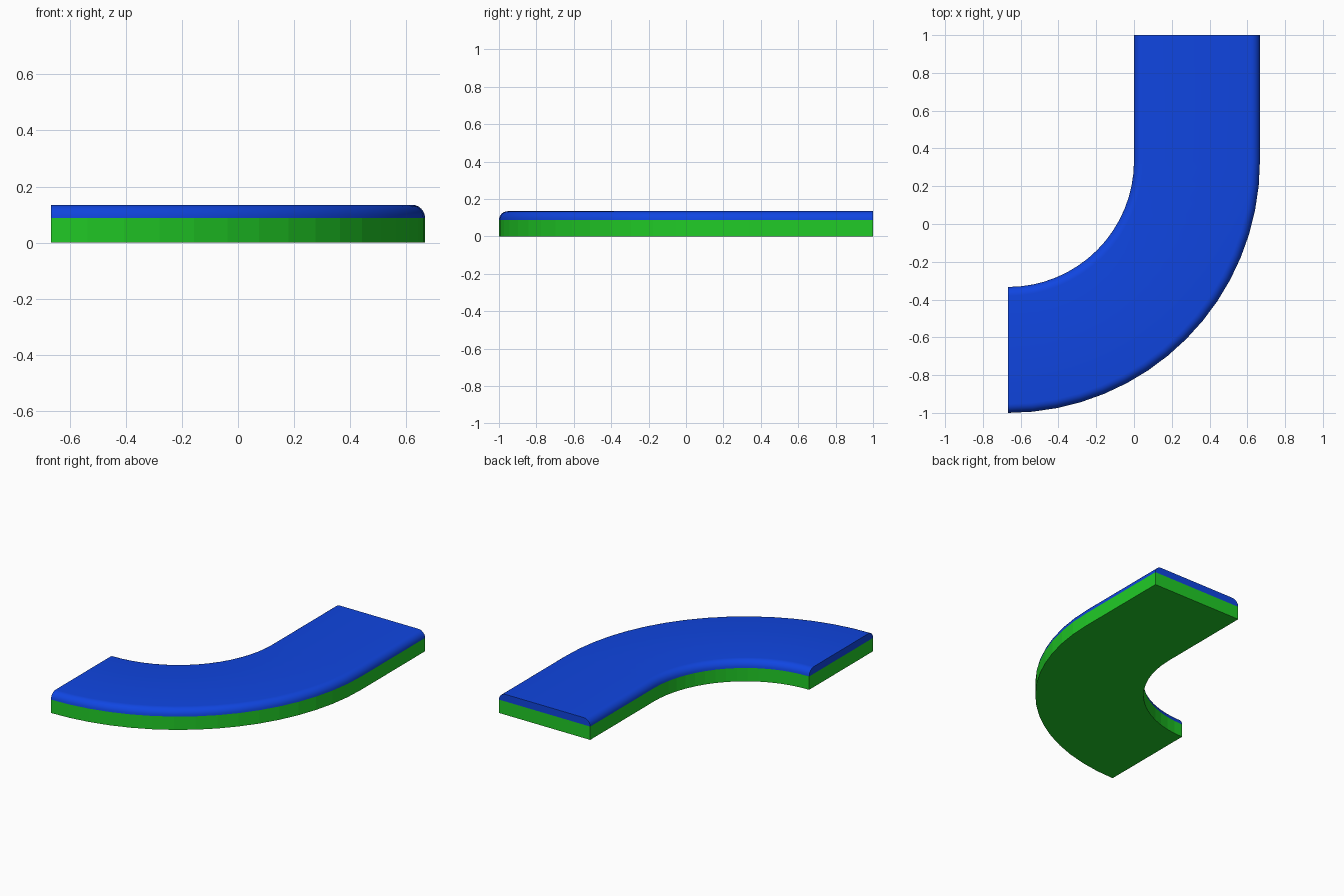
import bpy, bmesh
from math import sin, cos, pi

if "Cube" in bpy.data.objects:
    bpy.data.objects.remove(bpy.data.objects["Cube"])

W = 2 / 3          # road width
H_BASE, H_TOP = 0.088, 0.135
ARC_SEGS, ROUND_SEGS = 16, 6


def station(i):
    """Centre line: straight run from the back, then a quarter turn to the left."""
    if i == 0:
        return (W / 2, 1.0), (1, 0)
    a = -(i - 1) / ARC_SEGS * pi / 2
    n = (cos(a), sin(a))
    return (-W + 1.5 * W * n[0], W / 2 + 1.5 * W * n[1]), n


def sweep(name, profile, color, smooth):
    """Sweep a closed (offset, height) profile along the path and cap both ends."""
    bm = bmesh.new()
    rings = []
    for i in range(ARC_SEGS + 2):
        c, n = station(i)
        rings.append([bm.verts.new((c[0] + o * n[0], c[1] + o * n[1], z)) for o, z in profile])
    k = len(profile)
    for a, b in zip(rings, rings[1:]):
        for j in range(k):
            bm.faces.new((a[j], a[(j + 1) % k], b[(j + 1) % k], b[j]))
    bm.faces.new(rings[0])
    bm.faces.new(rings[-1])
    bmesh.ops.recalc_face_normals(bm, faces=bm.faces)
    mesh = bpy.data.meshes.new(name)
    bm.to_mesh(mesh)
    bm.free()
    obj = bpy.data.objects.new(name, mesh)
    bpy.context.collection.objects.link(obj)
    mat = bpy.data.materials.new(name + "_color")
    mat.diffuse_color = color
    mat.use_nodes = True
    mat.node_tree.nodes["Principled BSDF"].inputs["Base Color"].default_value = mat.diffuse_color
    mesh.materials.append(mat)
    if smooth:
        bpy.ops.object.select_all(action='DESELECT')
        obj.select_set(True)
        bpy.context.view_layer.objects.active = obj
        bpy.ops.object.shade_smooth_by_angle(angle=pi / 6)
    return obj


# Green rectangular base
h = W / 2
sweep("curved_base", [(-h, 0), (h, 0), (h, H_BASE), (-h, H_BASE)], (0.015, 0.6, 0.02, 1), False)

# Blue cap with both long edges rounded over
r = H_TOP - H_BASE
right = [(h - r + r * cos(t * pi / 2 / ROUND_SEGS), H_BASE + r * sin(t * pi / 2 / ROUND_SEGS))
         for t in range(ROUND_SEGS + 1)]
left = [(-o, z) for o, z in reversed(right)]
sweep("rounded_top", right + left, (0.005, 0.06, 0.75, 1), True)
